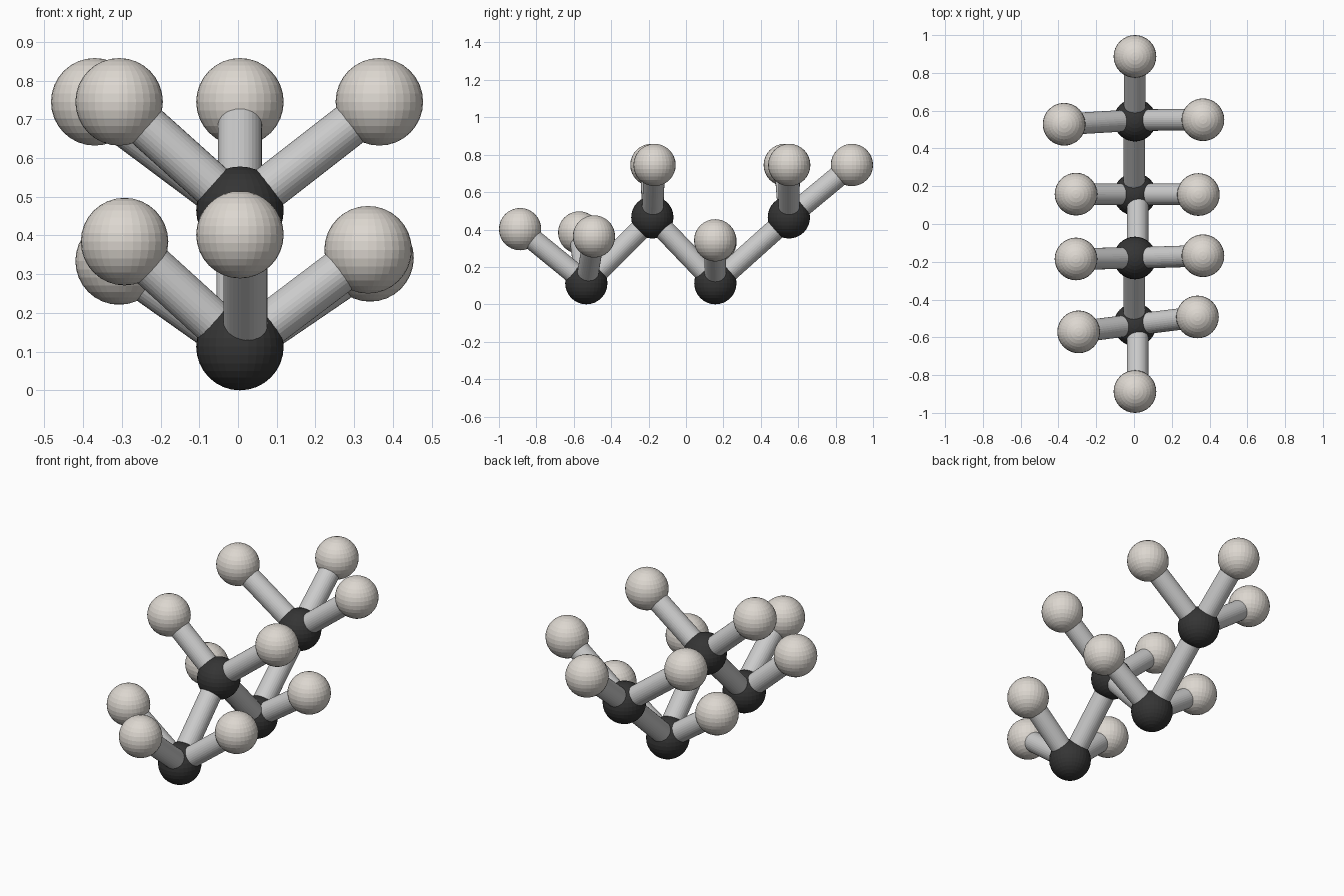
import bpy
from mathutils import Vector

if "Cube" in bpy.data.objects:
    bpy.data.objects.remove(bpy.data.objects["Cube"])

ATOM_R, BOND_R = 0.113, 0.057


def material(name, rgb):
    m = bpy.data.materials.new(name)
    m.diffuse_color = (*rgb, 1)
    m.use_nodes = True
    m.node_tree.nodes["Principled BSDF"].inputs["Base Color"].default_value = m.diffuse_color
    return m


dark = material("dark_atom", (0.035, 0.035, 0.035))
pale = material("pale_atom", (0.72, 0.68, 0.63))


def atom(name, pos, mat):
    bpy.ops.mesh.primitive_uv_sphere_add(segments=32, ring_count=16, radius=ATOM_R, location=pos)
    ob = bpy.context.object
    ob.name = name
    ob.data.materials.append(mat)


def bond(name, a, b, dx=0.0):
    a, b = Vector(a), Vector(b)
    d = b - a
    bpy.ops.mesh.primitive_cylinder_add(vertices=32, radius=BOND_R, depth=d.length,
                                        location=(a + b) / 2 + Vector((dx, 0, 0)))
    ob = bpy.context.object
    ob.name = name
    ob.rotation_euler = d.to_track_quat('Z', 'Y').to_euler()


# Zigzag backbone, each dark atom with its attached pale atoms
X = 0.005
chain = [
    ((X, -0.533, 0.113), [(-0.293, -0.571, 0.384), (0.336, -0.492, 0.363), (X, -0.887, 0.402)]),
    ((X, -0.18, 0.465), [(-0.307, -0.185, 0.745), (0.365, -0.168, 0.745)]),
    ((X, 0.157, 0.113), [(-0.307, 0.158, 0.334), (0.341, 0.156, 0.342)]),
    ((X, 0.55, 0.465), [(-0.370, 0.528, 0.745), (0.365, 0.552, 0.745), (X, 0.887, 0.745)]),
]
for i, (centre, ends) in enumerate(chain, 1):
    atom(f"carbon_{i}", centre, dark)
    for j, end in enumerate(ends, 1):
        atom(f"hydrogen_{i}_{j}", end, pale)
        front_end = i == 1 and j == 3
        bond(f"side_bond_{i}_{j}", centre, end, 0.014 if front_end else 0.0)

# Bonds along the backbone
for i in range(3):
    bond(f"chain_bond_{i + 1}", chain[i][0], chain[i + 1][0], 0.014 if i == 1 else -0.004)
